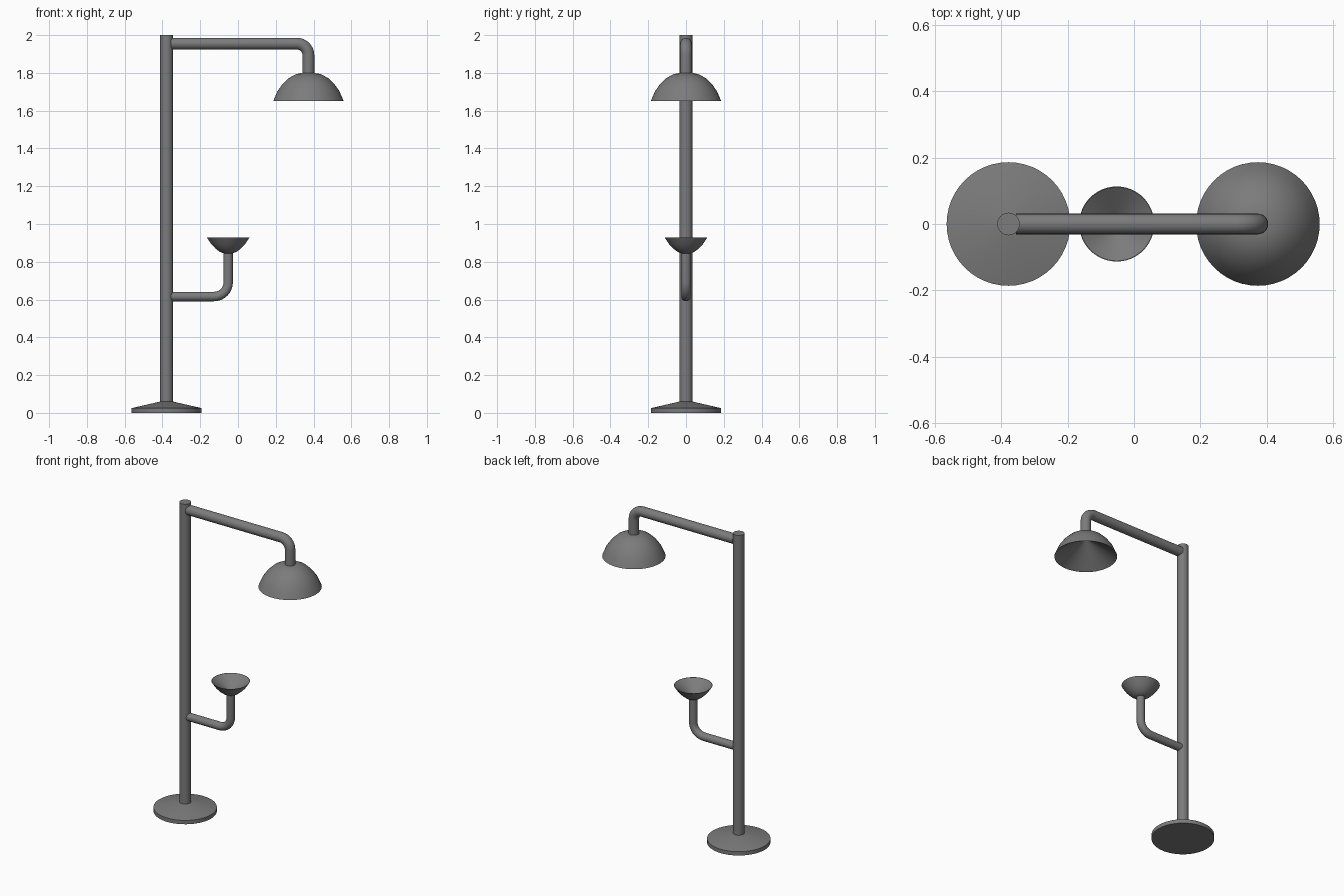
import bpy, bmesh, math
from mathutils import Vector

if "Cube" in bpy.data.objects:
    bpy.data.objects.remove(bpy.data.objects["Cube"])

grey = bpy.data.materials.new("metal_grey")
grey.diffuse_color = (0.2, 0.2, 0.2, 1)
grey.use_nodes = True
grey.node_tree.nodes["Principled BSDF"].inputs["Base Color"].default_value = grey.diffuse_color


def finish(name, bm, recalc=True):
    if recalc:
        bmesh.ops.recalc_face_normals(bm, faces=bm.faces)
    me = bpy.data.meshes.new(name)
    bm.to_mesh(me)
    bm.free()
    me.materials.append(grey)
    ob = bpy.data.objects.new(name, me)
    bpy.context.collection.objects.link(ob)
    bpy.ops.object.select_all(action='DESELECT')
    ob.select_set(True)
    bpy.context.view_layer.objects.active = ob
    bpy.ops.object.shade_smooth_by_angle(angle=math.radians(32))
    return ob


def skin(bm, rings, caps):
    n = len(rings[0])
    for a, b in zip(rings, rings[1:]):
        for i in range(n):
            j = (i + 1) % n
            bm.faces.new((a[i], a[j], b[j], b[i]))
    if caps:
        bm.faces.new(rings[0])
        bm.faces.new(rings[-1])


def lathe(name, x, profile, n=48):
    """Closed solid turned around a vertical axis at x."""
    bm = bmesh.new()
    rings = [[bm.verts.new((x + r * math.cos(2 * math.pi * i / n),
                            r * math.sin(2 * math.pi * i / n), z))
              for i in range(n)] for r, z in profile]
    skin(bm, rings, True)
    return finish(name, bm)


def elbow_pipe(name, x0, x1, z0, z1, bend, radius, n=24, steps=8):
    """Horizontal pipe from x0 that turns at x1 and ends vertically at z1."""
    s = 1 if z1 > z0 else -1
    path = [(x0, z0, 0.0)]
    for k in range(steps + 1):
        a = math.pi / 2 * k / steps
        path.append((x1 - bend + bend * math.sin(a),
                     z0 + s * bend * (1 - math.cos(a)), s * a))
    path.append((x1, z1, s * math.pi / 2))
    bm = bmesh.new()
    rings = []
    for x, z, a in path:
        up = Vector((-math.sin(a), 0, math.cos(a)))
        side = Vector((0, 1, 0))
        rings.append([bm.verts.new(Vector((x, 0, z))
                      + radius * (math.cos(t) * up + math.sin(t) * side))
                      for t in (2 * math.pi * i / n for i in range(n))])
    skin(bm, rings, True)
    return finish(name, bm)


POLE, HEAD, CUP = -0.378, 0.373, -0.052

# foot and pole
lathe("base", POLE, [(0.186, 0), (0.186, 0.025), (0.034, 0.06)])
lathe("pole", POLE, [(0.034, 0.03), (0.034, 2.0)], 32)

# arms
elbow_pipe("upper_arm", -0.355, HEAD, 1.955, 1.785, 0.062, 0.031)
elbow_pipe("lower_arm", -0.355, CUP, 0.616, 0.856, 0.075, 0.025)

# large downward shade: domed outside, conical inside
lathe("upper_shade", HEAD, [
    (0.03, 1.8), (0.065, 1.794), (0.105, 1.772), (0.138, 1.74),
    (0.164, 1.703), (0.186, 1.652), (0.183, 1.652), (0.002, 1.776)])

# small upward bowl
lathe("lower_bowl", CUP, [
    (0.025, 0.845), (0.045, 0.853), (0.067, 0.870), (0.09, 0.894),
    (0.113, 0.928), (0.111, 0.928), (0.002, 0.848)])
